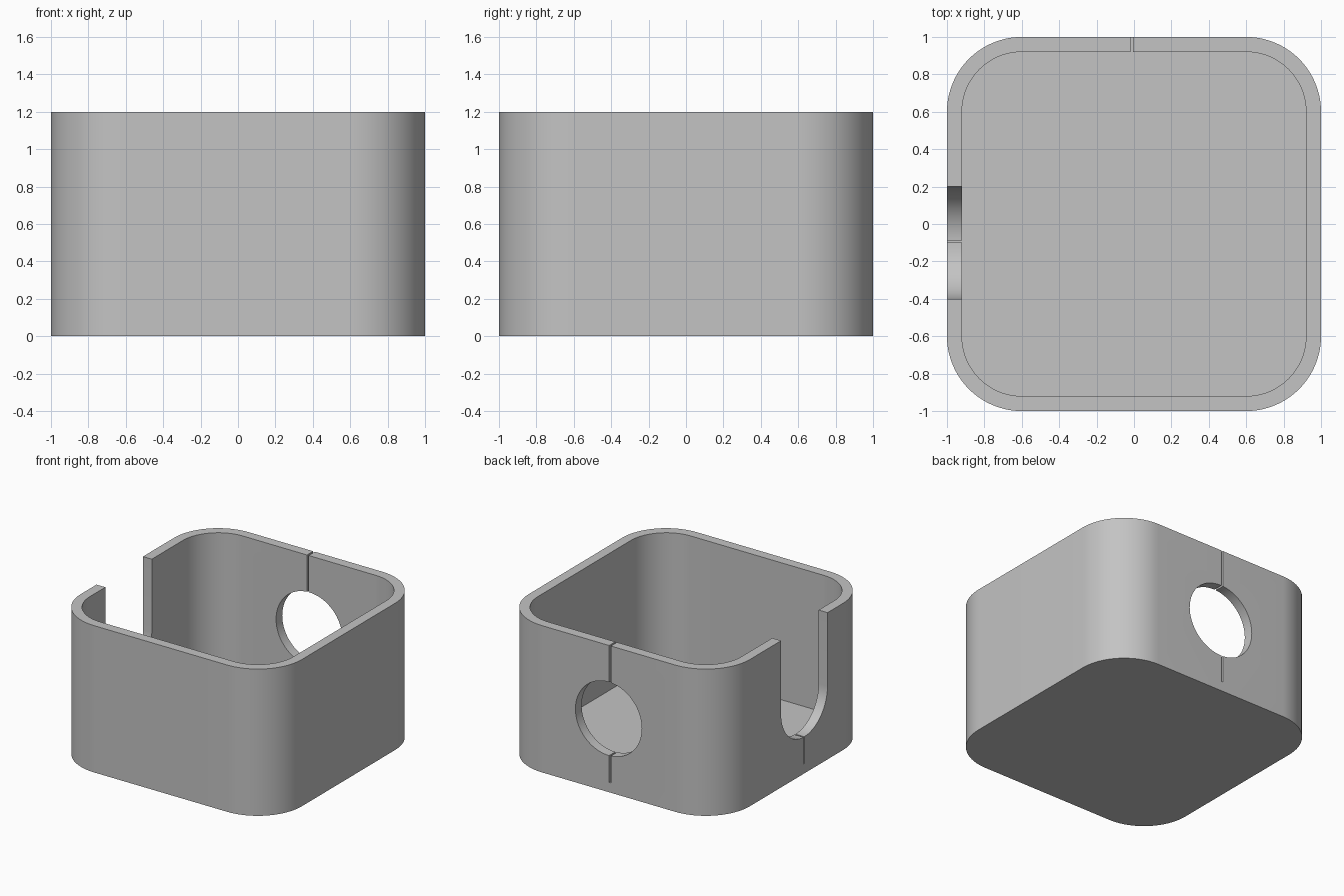
import bpy
import bmesh
import math
from mathutils import Matrix, Vector

WALL = 0.08
HEIGHT = 1.2
BORE = 0.3        # radius of the round opening and of the U notch
MID = 0.6         # height of both opening centres
NOTCH_Y = -0.1

if "Cube" in bpy.data.objects:
    bpy.data.objects.remove(bpy.data.objects["Cube"], do_unlink=True)

grey = bpy.data.materials.new("light_grey")
grey.use_nodes = True
grey.diffuse_color = (0.55, 0.55, 0.55, 1)
grey.node_tree.nodes["Principled BSDF"].inputs["Base Color"].default_value = grey.diffuse_color


def arc(cx, cy, r, start, end, steps):
    """Points along an arc, angles in degrees."""
    angles = [math.radians(start + (end - start) * i / steps) for i in range(steps + 1)]
    return [(cx + r * math.cos(a), cy + r * math.sin(a)) for a in angles]


def rounded_square(half, r, steps=20):
    c = half - r
    corners = [(c, c), (-c, c), (-c, -c), (c, -c)]
    return [p for i, (x, y) in enumerate(corners)
            for p in arc(x, y, r, 90 * i, 90 * i + 90, steps)]


def prism(name, outline, depth, matrix=Matrix()):
    """Extrude a flat outline along its local z, then place it."""
    bm = bmesh.new()
    face = bm.faces.new([bm.verts.new((x, y, 0)) for x, y in outline])
    geom = bmesh.ops.extrude_face_region(bm, geom=[face])["geom"]
    tops = [v for v in geom if isinstance(v, bmesh.types.BMVert)]
    bmesh.ops.translate(bm, verts=tops, vec=Vector((0, 0, depth)))
    bmesh.ops.recalc_face_normals(bm, faces=bm.faces)
    bm.transform(matrix)
    mesh = bpy.data.meshes.new(name)
    bm.to_mesh(mesh)
    bm.free()
    mesh.materials.append(grey)
    obj = bpy.data.objects.new(name, mesh)
    bpy.context.collection.objects.link(obj)
    return obj


def box(name, low, high):
    (x0, y0, z0), (x1, y1, z1) = low, high
    return prism(name, [(x0, y0), (x1, y0), (x1, y1), (x0, y1)], z1 - z0,
                 Matrix.Translation((0, 0, z0)))


# Outer body with rounded vertical corners
body = prism("open_box", rounded_square(1, 0.4), HEIGHT)

# Cavity leaving the walls and floor
cavity = prism("cavity_cutter", rounded_square(1 - WALL, 0.4 - WALL), HEIGHT,
               Matrix.Translation((0, 0, WALL)))

# Round opening through the back wall
hole = prism("back_hole_cutter", arc(0, 0, BORE, 0, 360, 64)[:-1], 0.4,
             Matrix.Translation((0, 1.2, MID)) @ Matrix.Rotation(math.pi / 2, 4, 'X'))

# U notch through the right wall, open at the rim
u_shape = arc(0, 0, BORE, 180, 360, 32) + [(BORE, HEIGHT), (-BORE, HEIGHT)]
stand_sideways = Matrix(((0, 0, 1, -1.2), (1, 0, 0, NOTCH_Y), (0, 1, 0, MID), (0, 0, 0, 1)))
notch = prism("side_notch_cutter", u_shape, 0.4, stand_sideways)

# Thin slits from the rim down to the floor
slit_base = WALL + 0.001
back_slit = box("back_slit_cutter", (-0.02, 0.8, slit_base), (-0.005, 1.2, 1.4))
side_slit = box("side_slit_cutter", (-1.2, NOTCH_Y, slit_base), (-0.8, NOTCH_Y + 0.012, 1.4))

cutters = [cavity, hole, notch, back_slit, side_slit]
for cutter in cutters:
    cutter.hide_render = True
    mod = body.modifiers.new(cutter.name, 'BOOLEAN')
    mod.operation = 'DIFFERENCE'
    mod.solver = 'EXACT'
    mod.object = cutter

# Bake the cuts and drop the cutters
bpy.context.view_layer.update()
evaluated = body.evaluated_get(bpy.context.evaluated_depsgraph_get())
finished = bpy.data.meshes.new_from_object(evaluated)
body.modifiers.clear()
body.data = finished
for cutter in cutters:
    bpy.data.objects.remove(cutter, do_unlink=True)

# Smooth the rounded corners, keep the rims crisp
bpy.ops.object.select_all(action='DESELECT')
body.select_set(True)
bpy.context.view_layer.objects.active = body
bpy.ops.object.shade_smooth_by_angle(angle=math.radians(30))
